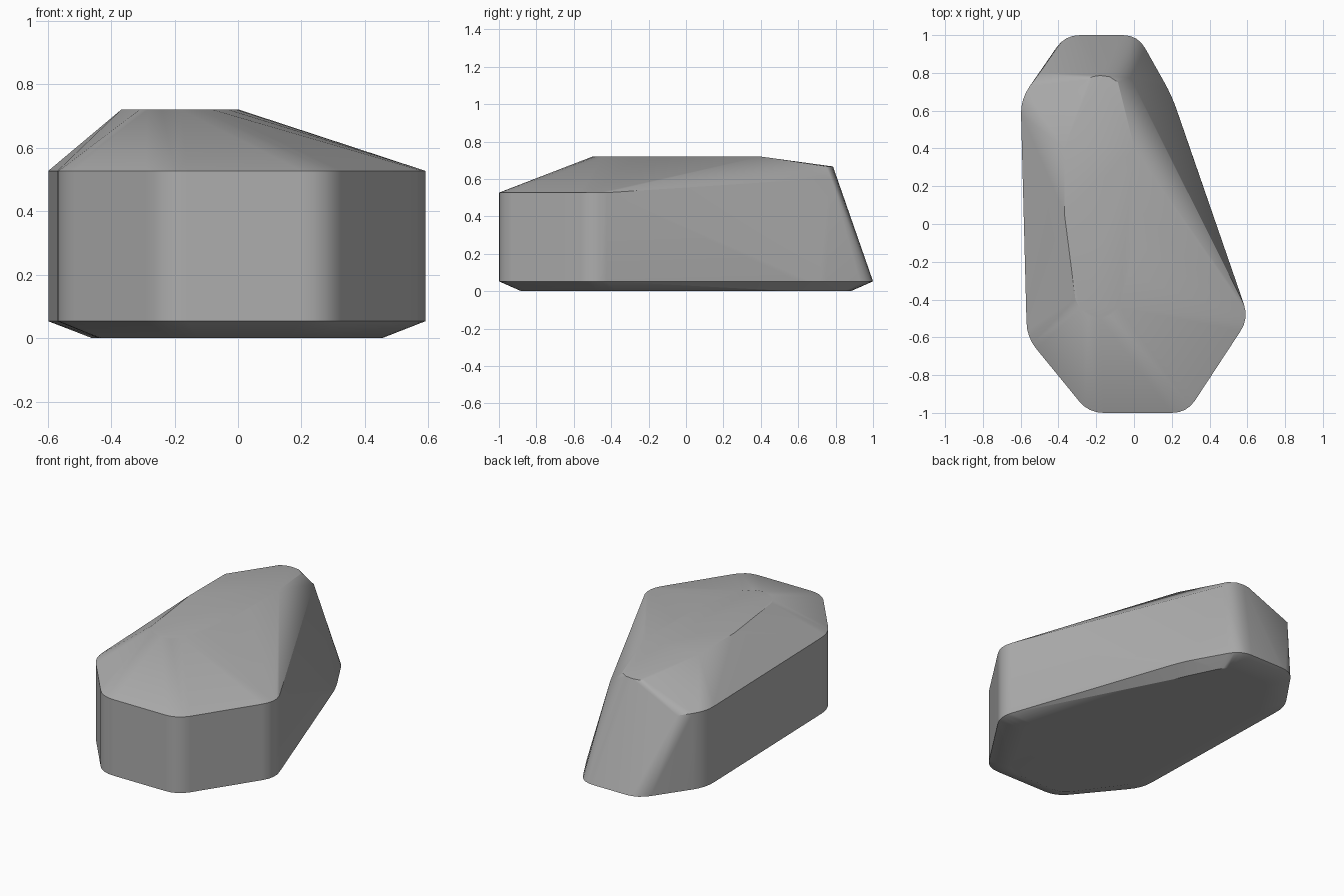
import bpy, bmesh, math
from mathutils import Vector

cube = bpy.data.objects.get("Cube")
if cube:
    bpy.data.objects.remove(cube, do_unlink=True)

SKIRT_Z, RIM_Z, TOP_Z, REAR_Z = 0.053, 0.527, 0.72, 0.667


def rounded(corners, trim=0.08, steps=4):
    """Outline with every corner replaced by a short curve."""
    pts = []
    for i, c in enumerate(corners):
        c = Vector(c)
        a = c + (Vector(corners[i - 1]) - c).normalized() * trim
        b = c + (Vector(corners[(i + 1) % len(corners)]) - c).normalized() * trim
        for k in range(steps + 1):
            t = k / steps
            pts.append(a * (1 - t) ** 2 + c * 2 * t * (1 - t) + b * t * t)
    return pts


def at_height(pts, z):
    return [(p[0], p[1], z) for p in pts]


# Plan outline of the boulder, counter-clockwise from the front
plan = rounded([(-0.24, -1), (0.28, -1), (0.608, -0.5), (0.2, 0.68),
                (0.02, 1), (-0.365, 1), (-0.6, 0.66), (-0.567, -0.6)])

# Underside, skirt, and the rim that only runs round the front and right
points = at_height([(p.x * 0.77, p.y * 0.88) for p in plan], 0)
points += at_height(plan, SKIRT_Z)
points += at_height([p for p in plan if p.y < -0.4 or (p.x < -0.5 and p.y < 0.78)], RIM_Z)
points += at_height([(-0.5, 0.8)], RIM_Z)

# Flat crown and its lower rear lip
points += at_height([(-0.368, 0.4), (-0.368, 0.05), (-0.31, -0.4), (-0.285, -0.45),
                     (-0.24, -0.485), (-0.18, -0.5), (-0.125, -0.485), (-0.08, -0.44),
                     (-0.03, -0.27), (-0.005, -0.08), (0.003, 0.1), (0.003, 0.4)], TOP_Z)
points += at_height([(-0.25, 0.765), (-0.22, 0.78), (-0.18, 0.786),
                     (-0.13, 0.78), (-0.085, 0.75)], REAR_Z)
points += [(-0.02, 0.775, 0.605)]

# Wrap the points in a faceted skin
bm = bmesh.new()
for p in points:
    bm.verts.new(p)
hull = bmesh.ops.convex_hull(bm, input=bm.verts)
spare = {g for g in hull["geom_interior"] + hull["geom_unused"]
         if isinstance(g, bmesh.types.BMVert)}
bmesh.ops.delete(bm, geom=list(spare), context="VERTS")
bmesh.ops.dissolve_limit(bm, angle_limit=math.radians(1), verts=bm.verts, edges=bm.edges)
bmesh.ops.recalc_face_normals(bm, faces=bm.faces)
mesh = bpy.data.meshes.new("boulder")
bm.to_mesh(mesh)
bm.free()

boulder = bpy.data.objects.new("boulder", mesh)
bpy.context.collection.objects.link(boulder)

# Plain grey stone
stone = bpy.data.materials.new("grey stone")
stone.use_nodes = True
stone.diffuse_color = (0.42, 0.42, 0.42, 1)
stone.node_tree.nodes["Principled BSDF"].inputs["Base Color"].default_value = stone.diffuse_color
mesh.materials.append(stone)

# Soft corners, crisp rims
bpy.ops.object.select_all(action="DESELECT")
boulder.select_set(True)
bpy.context.view_layer.objects.active = boulder
bpy.ops.object.shade_smooth_by_angle(angle=math.radians(30))
weighted = boulder.modifiers.new("weighted normals", "WEIGHTED_NORMAL")
weighted.keep_sharp = True
